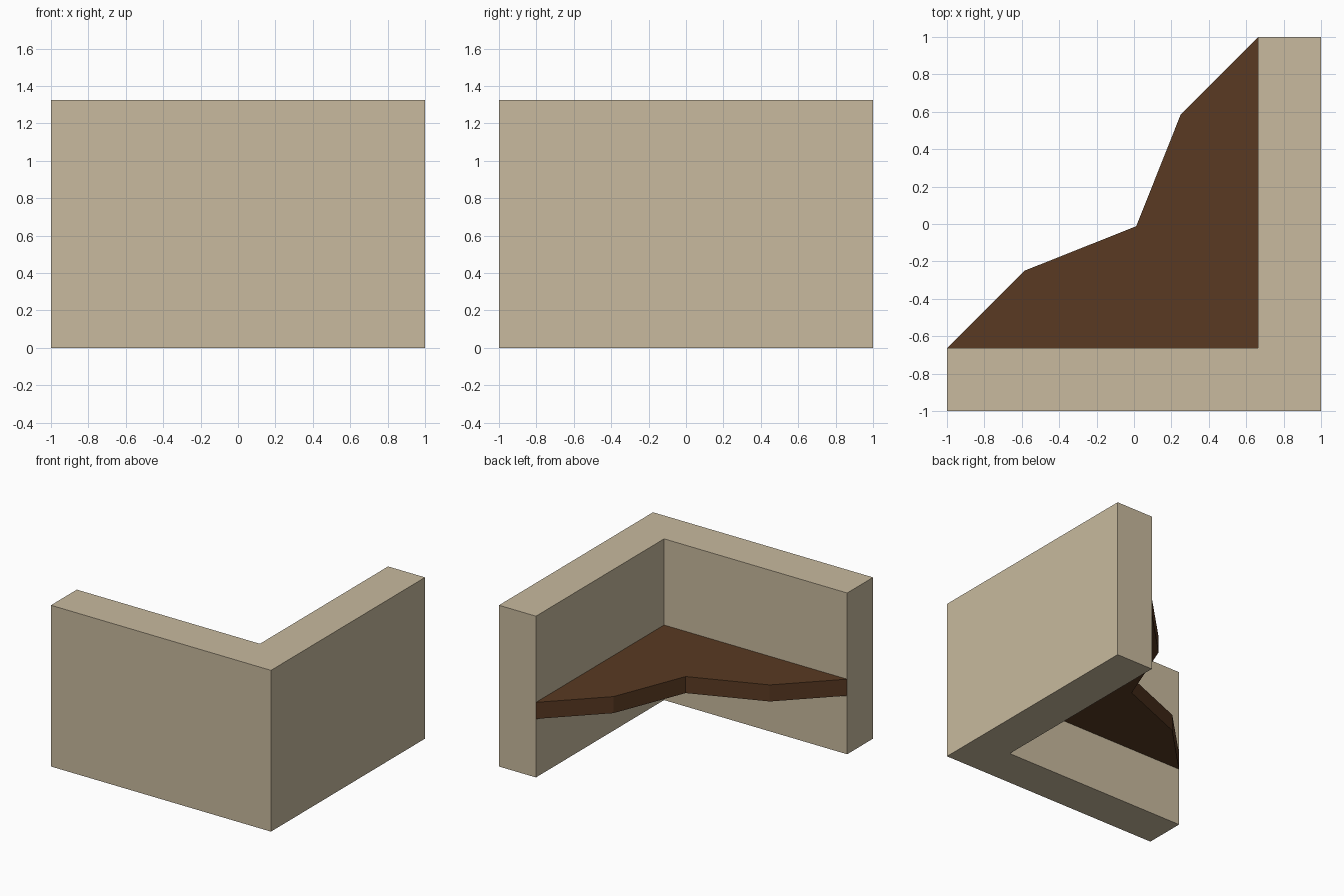
import bpy
import bmesh

cube = bpy.data.objects.get("Cube")
if cube:
    bpy.data.objects.remove(cube, do_unlink=True)


def make_material(name, rgb):
    mat = bpy.data.materials.new(name)
    mat.use_nodes = True
    color = (*rgb, 1.0)
    mat.diffuse_color = color
    mat.node_tree.nodes["Principled BSDF"].inputs["Base Color"].default_value = color
    return mat


def extrude_outline(name, outline, bottom, top, mat):
    """Solid slab from a counter-clockwise plan outline."""
    bm = bmesh.new()
    base = bm.faces.new([bm.verts.new((x, y, bottom)) for x, y in outline])
    result = bmesh.ops.extrude_face_region(bm, geom=[base], use_keep_orig=True)
    raised = [v for v in result["geom"] if isinstance(v, bmesh.types.BMVert)]
    bmesh.ops.translate(bm, verts=raised, vec=(0, 0, top - bottom))
    bmesh.ops.recalc_face_normals(bm, faces=bm.faces)
    mesh = bpy.data.meshes.new(name)
    bm.to_mesh(mesh)
    bm.free()
    mesh.materials.append(mat)
    obj = bpy.data.objects.new(name, mesh)
    bpy.context.collection.objects.link(obj)
    return obj


def mirror_diagonal(points):
    """Continue an outline across the corner diagonal x = -y."""
    return points + [(-y, -x) for x, y in reversed(points)]


tan = make_material("tan plaster", (0.578, 0.491, 0.342))
brown = make_material("dark brown wood", (0.100, 0.042, 0.016))

INNER = 0.664
WALL_HEIGHT = 1.325

# L-shaped corner wall
wall_outline = [(-1, -1), (1, -1), (1, 1), (INNER, 1), (INNER, -INNER), (-1, -INNER)]
extrude_outline("corner_wall", wall_outline, 0, WALL_HEIGHT, tan)

# Corner shelf with a notched front edge
front_edge = mirror_diagonal([(INNER, 1), (0.25, 0.586)])
shelf_outline = [(INNER, -INNER)] + front_edge[:2] + [(0.012, -0.012)] + front_edge[2:]
extrude_outline("corner_shelf", shelf_outline, 0.481, 0.617, brown)
